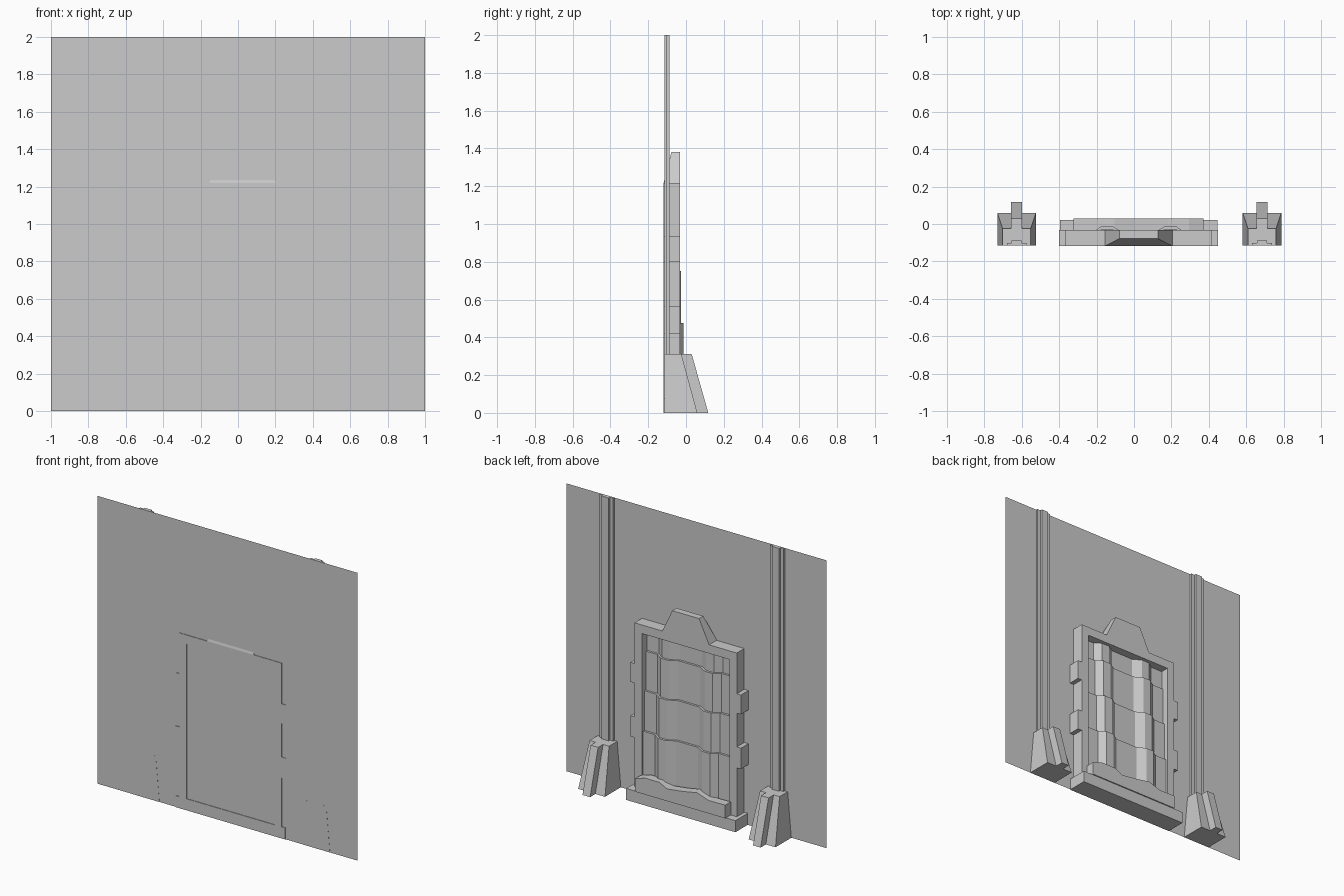
import bpy, bmesh

if "Cube" in bpy.data.objects:
    bpy.data.objects.remove(bpy.data.objects["Cube"])

WALL_Y = -0.114
BACK = -0.118
CX = 0.025          # centre line of the window


def loft(name, a, b):
    """Closed solid between two matching loops of 3D points."""
    bm = bmesh.new()
    va = [bm.verts.new(p) for p in a]
    vb = [bm.verts.new(p) for p in b]
    n = len(a)
    bm.faces.new(va)
    bm.faces.new(vb)
    for i in range(n):
        j = (i + 1) % n
        bm.faces.new((va[i], va[j], vb[j], vb[i]))
    bmesh.ops.recalc_face_normals(bm, faces=bm.faces)
    me = bpy.data.meshes.new(name)
    bm.to_mesh(me)
    bm.free()
    ob = bpy.data.objects.new(name, me)
    bpy.context.collection.objects.link(ob)
    return ob


def upright(name, pts, z0, z1, top=None):
    """Plan outline (x, y) raised from z0 to z1, optionally tapering to another outline."""
    return loft(name, [(x, y, z0) for x, y in pts], [(x, y, z1) for x, y in (top or pts)])


def box(name, x0, x1, y0, y1, z0, z1):
    return upright(name, [(x0, y0), (x1, y0), (x1, y1), (x0, y1)], z0, z1)


def tee(cx, w, y, rib, rib_y):
    """Plan of a slab against the wall with a centre rib."""
    return [(cx - w, BACK + 0.003), (cx + w, BACK + 0.003), (cx + w, y), (cx + rib, y),
            (cx + rib, rib_y), (cx - rib, rib_y), (cx - rib, y), (cx - w, y)]


# wall sheet
me = bpy.data.meshes.new("wall")
me.from_pydata([(1, WALL_Y, 0), (-1, WALL_Y, 0), (-1, WALL_Y, 2), (1, WALL_Y, 2)],
               [], [(0, 1, 2, 3)])
bpy.context.collection.objects.link(bpy.data.objects.new("wall", me))

# ribbed columns on tapered pedestals
for side, cx in (("left", -0.627), ("right", 0.684)):
    upright(side + "_column", tee(cx, 0.053, -0.102, 0.027, -0.088), 0.31, 2.0)
    upright(side + "_pedestal", tee(cx, 0.103, 0.06, 0.029, 0.118), 0.0, 0.312,
            tee(cx, 0.075, -0.025, 0.029, 0.03))

# window frame: stiles with side blocks, top rail
for side, s in (("left", -1), ("right", 1)):
    def span(a, b):
        return sorted((CX + s * a, CX + s * b))
    box(side + "_stile", *span(0.337, 0.393), BACK, -0.032, 0.08, 1.218)
    for i, (z0, z1) in enumerate(((0.42, 0.565), (0.80, 0.935))):
        box(f"{side}_block_{i + 1}", *span(0.393, 0.425), BACK, -0.032, z0, z1)
box("top_rail", CX - 0.337, CX + 0.337, BACK, -0.032, 1.158, 1.218)

# crown with sloped back and sides
loft("crown",
     [(CX - 0.18, BACK, 1.218), (CX + 0.18, BACK, 1.218),
      (CX + 0.18, -0.032, 1.218), (CX - 0.18, -0.032, 1.218)],
     [(CX - 0.103, -0.078, 1.38), (CX + 0.103, -0.078, 1.38),
      (CX + 0.103, -0.032, 1.38), (CX - 0.103, -0.032, 1.38)])

# sill
box("sill", CX - 0.42, CX + 0.42, BACK, 0.021, 0.0, 0.08)

# corrugated shutter, each tier stepping out below the last
levels = [1.16, 1.02, 0.75, 0.475, 0.08]
for i in range(4):
    peak = -0.057 + 0.015 * i
    flat = peak - 0.033
    front = [(-0.337, flat), (-0.245, flat), (-0.20, peak), (-0.14, peak), (-0.085, flat)]
    front += [(-x, y) for x, y in reversed(front)]
    pts = [(CX + x, y) for x, y in front]
    pts += [(CX + 0.337, BACK + 0.005), (CX - 0.337, BACK + 0.005)]
    upright(f"shutter_tier_{i + 1}", pts, levels[i + 1], levels[i])

# wavy apron above the sill
wave = [(0.347, 0.17), (0.27, 0.195), (0.16, 0.195), (0.10, 0.165), (-0.02, 0.18),
        (-0.13, 0.2), (-0.22, 0.17), (-0.347, 0.172), (-0.347, 0.08), (0.347, 0.08)]
loft("apron", [(CX + x, -0.032, z) for x, z in wave], [(CX + x, 0.029, z) for x, z in wave])
